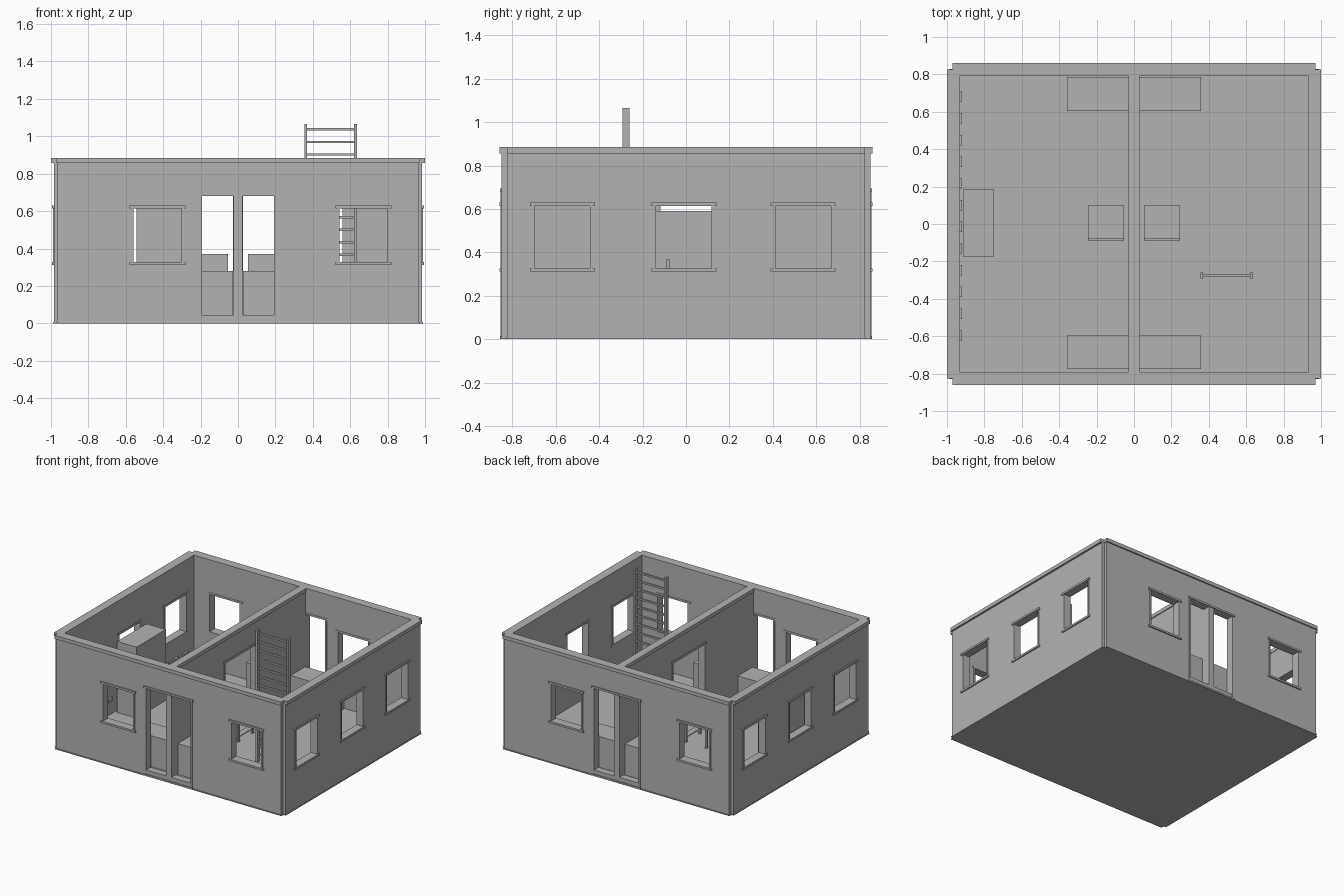
import bpy, bmesh, math
from mathutils import Matrix

if "Cube" in bpy.data.objects:
    bpy.data.objects.remove(bpy.data.objects["Cube"])

grey = bpy.data.materials.new("light_grey")
grey.diffuse_color = (0.45, 0.45, 0.45, 1)
grey.use_nodes = True
grey.node_tree.nodes["Principled BSDF"].inputs["Base Color"].default_value = grey.diffuse_color


def finish(name, bm):
    bmesh.ops.recalc_face_normals(bm, faces=bm.faces)
    me = bpy.data.meshes.new(name)
    bm.to_mesh(me)
    bm.free()
    me.materials.append(grey)
    ob = bpy.data.objects.new(name, me)
    bpy.context.collection.objects.link(ob)
    return ob


def boxes(name, spans, turn=0):
    """One object from boxes (x0, x1, y0, y1, z0, z1), turned about z by degrees."""
    bm = bmesh.new()
    for x0, x1, y0, y1, z0, z1 in spans:
        m = Matrix.Translation(((x0 + x1) / 2, (y0 + y1) / 2, (z0 + z1) / 2)) @ \
            Matrix.Diagonal((x1 - x0, y1 - y0, z1 - z0, 1))
        bmesh.ops.create_cube(bm, size=1, matrix=Matrix.Rotation(math.radians(turn), 4, 'Z') @ m)
    return finish(name, bm)


def notched_block(name, ox, oy, ix, iy, z0, z1):
    """Rectangle with square-notched corners, extruded upward."""
    quarter = [(ox, iy), (ix, iy), (ix, oy)]
    pts = quarter + [(-x, y) for x, y in quarter[::-1]]
    pts += [(-x, -y) for x, y in quarter] + [(x, -y) for x, y in quarter[::-1]]
    bm = bmesh.new()
    face = bm.faces.new([bm.verts.new((x, y, z0)) for x, y in pts])
    new = bmesh.ops.extrude_face_region(bm, geom=[face])["geom"]
    bmesh.ops.translate(bm, vec=(0, 0, z1 - z0), verts=[v for v in new if isinstance(v, bmesh.types.BMVert)])
    return finish(name, bm)


def cut(ob, cutters):
    for c in cutters:
        mod = ob.modifiers.new("cut", 'BOOLEAN')
        mod.operation, mod.solver, mod.object = 'DIFFERENCE', 'EXACT', c
    bpy.context.view_layer.update()
    me = bpy.data.meshes.new_from_object(ob.evaluated_get(bpy.context.evaluated_depsgraph_get()))
    ob.modifiers.clear()
    ob.data = me
    for c in cutters:
        bpy.data.objects.remove(c)


# Openings per wall: turn, outer distance, inner distance, window centres, has door
WALLS = {
    "front": (0, 0.85, 0.795, (-0.43, 0.67), True),
    "right": (90, 0.985, 0.935, (-0.57, -0.01, 0.54), False),
    "back": (180, 0.85, 0.795, (-0.43, 0.67), True),
    "left": (270, 0.985, 0.935, (-0.57, -0.01, 0.54), False),
}

# Walls with floor and two rooms
shell = notched_block("walls_and_floor", 0.985, 0.85, 0.965, 0.825, 0.006, 0.87)
cutters = [boxes("room", [(0.023, 0.935, -0.795, 0.795, 0.04, 1)]),
           boxes("room", [(-0.935, -0.023, -0.795, 0.795, 0.04, 1)]),
           boxes("doorway", [(-0.06, 0.06, -0.195, 0.195, 0.045, 0.685)])]
for turn, out, inn, centres, door in WALLS.values():
    for u in centres:
        cutters.append(boxes("opening", [(u - 0.14, u + 0.14, -out - 0.05, -inn + 0.03, 0.318, 0.622)], turn))
    if door:
        # two leaves either side of the partition
        for a, b in ((-0.195, -0.023), (0.023, 0.195)):
            cutters.append(boxes("opening", [(a, b, -out - 0.05, -inn + 0.03, 0.045, 0.685)], turn))
cut(shell, cutters)

# Base plate and top rim
notched_block("base_plate", 0.99, 0.855, 0.97, 0.83, 0, 0.007)
rim = notched_block("top_rim", 1.0, 0.86, 0.97, 0.825, 0.857, 0.885)
cut(rim, [boxes("hole", [(0.03, 0.932, -0.792, 0.792, 0.8, 1)]),
          boxes("hole", [(-0.932, -0.03, -0.792, 0.792, 0.8, 1)])])

# Window and door frames
for side, (turn, out, inn, centres, door) in WALLS.items():
    y0, y1 = -out - 0.005, -inn + 0.003
    for i, u in enumerate(centres):
        boxes(f"{side}_window_frame_{i + 1}", [
            (u - 0.14, u - 0.128, y0, y1, 0.32, 0.62),
            (u + 0.128, u + 0.14, y0, y1, 0.32, 0.62),
            (u - 0.15, u + 0.15, y0 - 0.005, y1, 0.615, 0.63),
            (u - 0.15, u + 0.15, y0 - 0.005, y1, 0.312, 0.327)], turn)
    if door:
        boxes(f"{side}_door_frame", [
            (-0.205, -0.192, y0, y1, 0.01, 0.685),
            (0.192, 0.205, y0, y1, 0.01, 0.685),
            (-0.212, 0.212, y0 - 0.003, y1, 0.68, 0.695),
            (-0.212, 0.212, y0 - 0.003, -out + 0.01, 0.002, 0.014)], turn)
boxes("partition_door_frame", [
    (-0.027, 0.027, -0.205, -0.192, 0.04, 0.685),
    (-0.027, 0.027, 0.192, 0.205, 0.04, 0.685),
    (-0.03, 0.03, -0.212, 0.212, 0.68, 0.695)])

# Ladder through the right room
boxes("ladder", [(0.355, 0.37, -0.292, -0.26, 0.04, 1.065),
                 (0.62, 0.635, -0.292, -0.26, 0.04, 1.065)] +
      [(0.365, 0.625, -0.283, -0.269, 1.03 - 0.067 * k, 1.043 - 0.067 * k) for k in range(15)])

# Furniture mirrored in both rooms
for s, name in ((-1, "left"), (1, "right")):
    def span(a, b):
        return (a, b) if s > 0 else (-b, -a)
    boxes(f"{name}_front_counter", [(*span(0.027, 0.357), -0.775, -0.597, 0.038, 0.28)])
    boxes(f"{name}_back_counter", [(*span(0.027, 0.357), 0.605, 0.785, 0.038, 0.28)])
    legs = [(*span(x, x + 0.016), y, y + 0.016, 0.038, 0.19)
            for x in (0.053, 0.231) for y in (-0.09, 0.082)]
    boxes(f"{name}_chair", legs + [
        (*span(0.053, 0.247), -0.09, 0.098, 0.185, 0.205),
        (*span(0.053, 0.247), -0.09, -0.074, 0.2, 0.37)])

# Cabinet and row of wall pegs in the left room
boxes("cabinet", [(-0.915, -0.748, -0.175, 0.185, 0.038, 0.59)])
boxes("wall_pegs", [(-0.94, -0.919, y - 0.028, y + 0.028, 0.15, 0.175)
                    for y in (-0.595 + 0.116 * i for i in range(12))])
